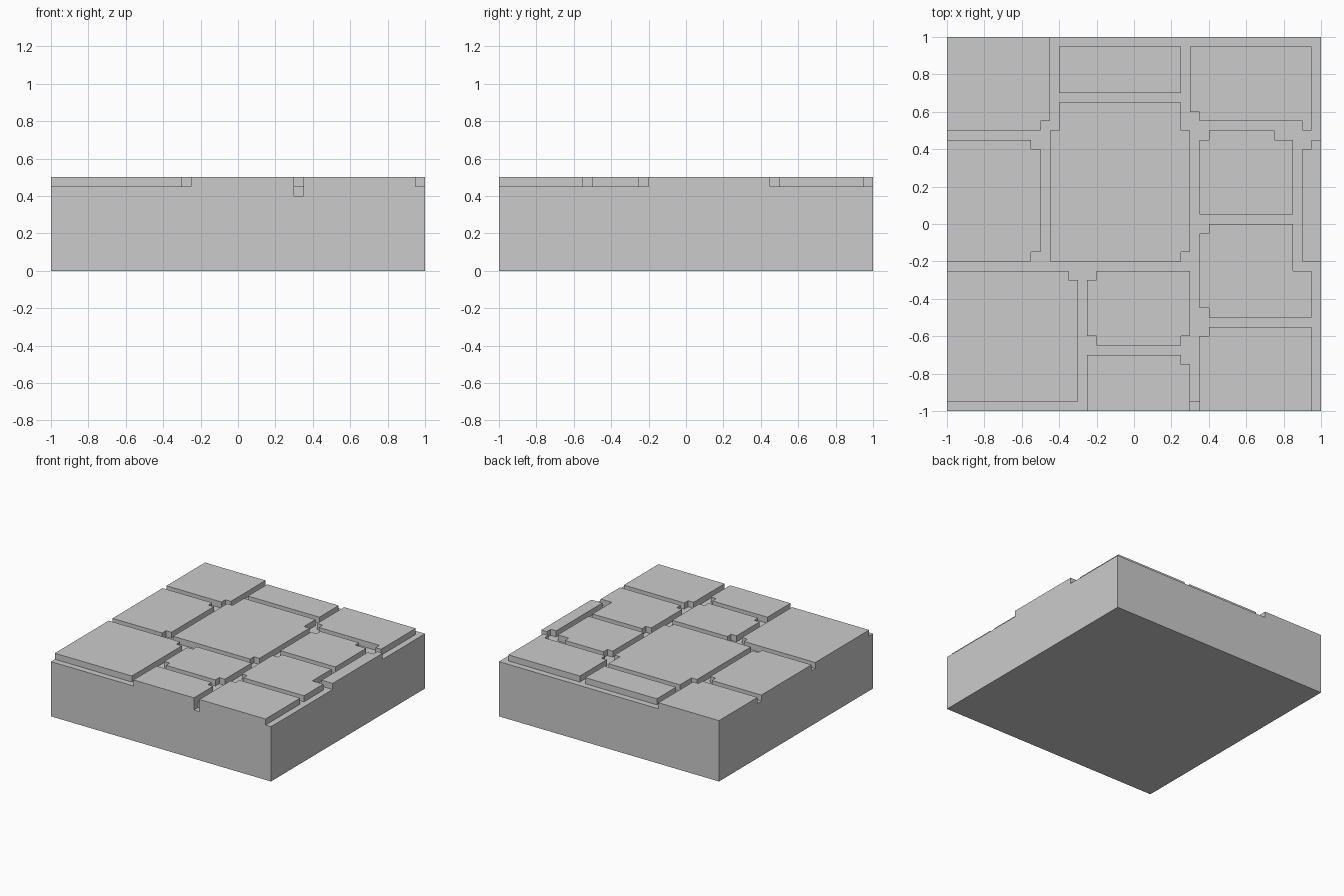
import bpy, bmesh

if "Cube" in bpy.data.objects:
    bpy.data.objects.remove(bpy.data.objects["Cube"])

FLOOR, TOP = 0.45, 0.5


def prism(name, outline, z0, z1):
    """Extrude a counter-clockwise outline from z0 to z1."""
    bm = bmesh.new()
    face = bm.faces.new([bm.verts.new((x, y, z0)) for x, y in outline])
    ext = bmesh.ops.extrude_face_region(bm, geom=[face], use_keep_orig=True)
    top = [v for v in ext["geom"] if isinstance(v, bmesh.types.BMVert)]
    bmesh.ops.translate(bm, vec=(0, 0, z1 - z0), verts=top)
    bmesh.ops.recalc_face_normals(bm, faces=bm.faces)
    mesh = bpy.data.meshes.new(name)
    bm.to_mesh(mesh)
    bm.free()
    obj = bpy.data.objects.new(name, mesh)
    bpy.context.collection.objects.link(obj)
    return obj


def notched(x0, y0, x1, y1, **cuts):
    """Rectangle whose corners (bl, br, tr, tl) may have stair-step notches."""
    corners = [("bl", x0, y0, 1, 1), ("br", x1, y0, -1, 1),
               ("tr", x1, y1, -1, -1), ("tl", x0, y1, 1, -1)]
    pts = []
    for key, x, y, sx, sy in corners:
        steps = cuts.get(key, [])
        path = [] if steps else [(x, y)]
        w_prev = 0
        for w, h in steps:
            path += [(x + sx * w_prev, y + sy * h), (x + sx * w, y + sy * h)]
            w_prev = w
        if steps:
            path.append((x + sx * w_prev, y))
        pts += path if key in ("bl", "tr") else path[::-1]
    return pts


# Base slab with a small drain pit at the front edge
base = prism("base_slab", notched(-1, -1, 1, 1), 0, FLOOR)
cutter = prism("pit_cutter", notched(0.3, -1.1, 0.35, -0.95), 0.4, 0.6)
cutter.hide_render = True
mod = base.modifiers.new("pit", "BOOLEAN")
mod.operation = "DIFFERENCE"
mod.solver = "EXACT"
mod.object = cutter
bpy.context.view_layer.objects.active = base
bpy.ops.object.modifier_apply(modifier=mod.name)
bpy.data.objects.remove(cutter)

# Paving stones: bounds plus chipped corners
C = [(0.05, 0.05)]
stones = {
    "back_left": ((-1, 0.5, -0.45, 1), dict(br=C)),
    "back_middle": ((-0.4, 0.7, 0.25, 0.95), {}),
    "back_right": ((0.3, 0.5, 0.95, 0.95), dict(bl=[(0.05, 0.1), (0.6, 0.05)])),
    "left": ((-1, -0.2, -0.5, 0.45), dict(tr=C, br=C)),
    "centre": ((-0.45, -0.2, 0.3, 0.65),
               dict(tl=[(0.05, 0.15)], tr=[(0.05, 0.15)], br=C)),
    "right": ((0.35, 0.05, 0.85, 0.5), dict(tl=C, tr=[(0.1, 0.05)])),
    "right_edge": ((0.9, -0.2, 1, 0.45), dict(tl=C)),
    "right_lower": ((0.35, -0.5, 0.95, 0), dict(tl=C, bl=C, tr=[(0.1, 0.25)])),
    "front_right": ((0.35, -1, 0.95, -0.55), dict(tl=C)),
    "front_middle": ((-0.25, -1, 0.3, -0.7), dict(tr=C)),
    "small_middle": ((-0.25, -0.65, 0.3, -0.25), dict(tl=C, bl=C, br=C)),
    "front_left": ((-1, -0.95, -0.3, -0.25), dict(tr=C)),
}
for name, (bounds, cuts) in stones.items():
    prism("stone_" + name, notched(*bounds, **cuts), FLOOR, TOP)
